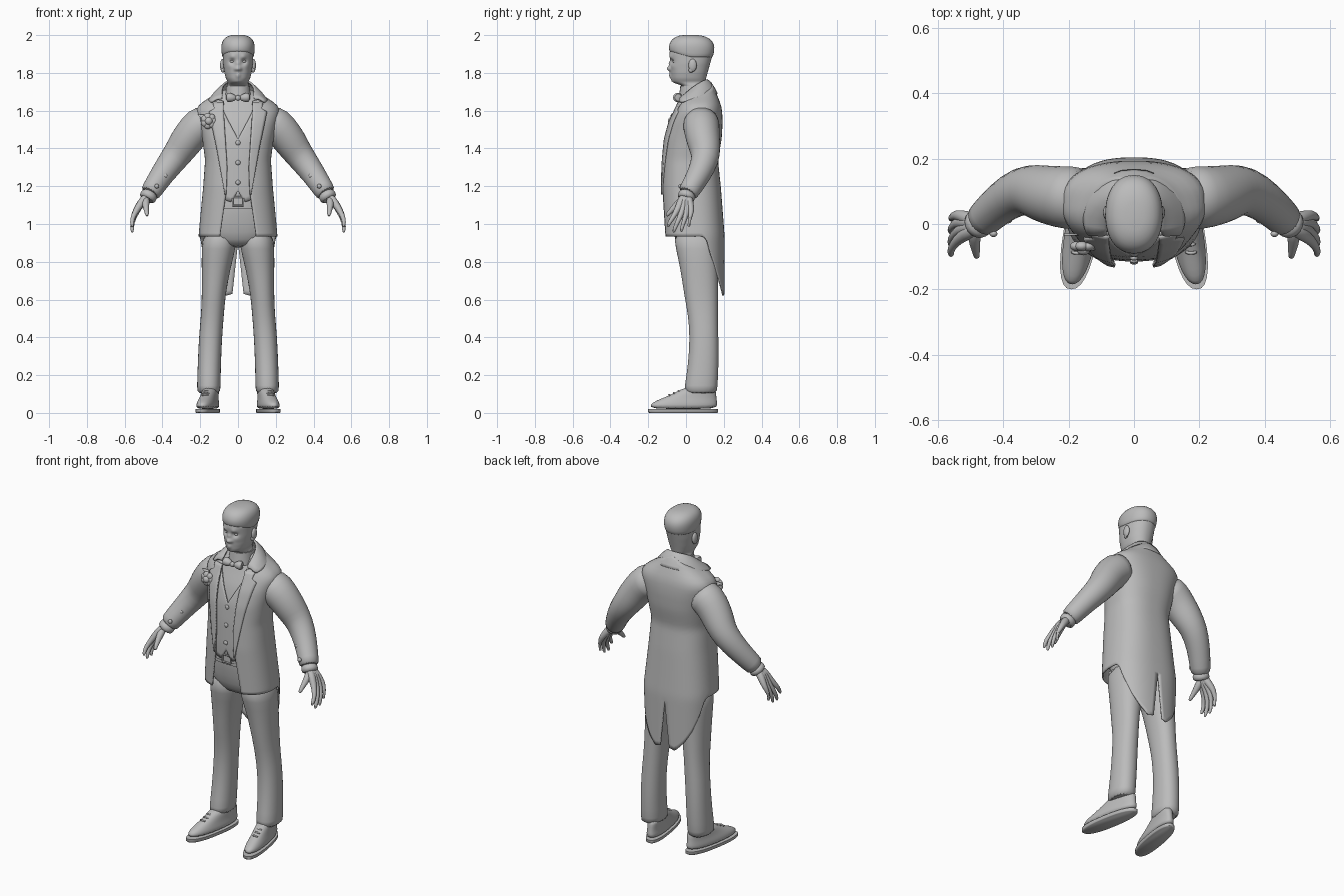
import bpy, bmesh, math
from mathutils import Vector

if "Cube" in bpy.data.objects:
    bpy.data.objects.remove(bpy.data.objects["Cube"])

grey = bpy.data.materials.new("plain grey")
grey.use_nodes = True
grey.diffuse_color = (0.5, 0.5, 0.5, 1)
grey.node_tree.nodes["Principled BSDF"].inputs["Base Color"].default_value = (0.5, 0.5, 0.5, 1)


def make(name, verts, faces, sub=0, mirror=False, solid=0):
    me = bpy.data.meshes.new(name)
    me.from_pydata([tuple(v) for v in verts], [], faces)
    bm = bmesh.new()
    bm.from_mesh(me)
    bmesh.ops.recalc_face_normals(bm, faces=bm.faces)
    bm.to_mesh(me)
    bm.free()
    me.materials.append(grey)
    ob = bpy.data.objects.new(name, me)
    bpy.context.collection.objects.link(ob)
    bpy.ops.object.select_all(action='DESELECT')
    ob.select_set(True)
    bpy.context.view_layer.objects.active = ob
    bpy.ops.object.shade_smooth_by_angle(angle=math.radians(50))
    if mirror:
        ob.modifiers.new("mirror", 'MIRROR')
    if sub:
        ob.modifiers.new("smooth", 'SUBSURF').levels = sub
        ob.modifiers["smooth"].render_levels = sub
    if solid:
        m = ob.modifiers.new("thickness", 'SOLIDIFY')
        m.thickness, m.offset = solid, 0
    return ob


def at(table, z, soft=0.0):
    """Read a table of rows keyed by its first column, optionally softened."""
    if soft:
        parts = [at(table, z + k * soft) for k in (-1, 0, 1)]
        return [sum(p) / 3 for p in zip(*parts)]
    if z <= table[0][0]:
        return table[0][1:]
    for a, b in zip(table, table[1:]):
        if z <= b[0]:
            t = (z - a[0]) / (b[0] - a[0])
            return [p + (q - p) * t for p, q in zip(a[1:], b[1:])]
    return table[-1][1:]


def oval(phi, w, yf, yb, n):
    """Point on a squarish oval; angle zero is the front, pi the back."""
    s, c = math.sin(phi), math.cos(phi)
    return (w * math.copysign(abs(s) ** (2 / n), s),
            (yf + yb) / 2 - (yb - yf) / 2 * math.copysign(abs(c) ** (2 / n), c))


def bridge(rings, cols):
    faces = [(r * cols + i, r * cols + (i + 1) % cols, (r + 1) * cols + (i + 1) % cols, (r + 1) * cols + i)
             for r in range(rings - 1) for i in range(cols)]
    return faces + [tuple(range(cols)), tuple(range((rings - 1) * cols, rings * cols))]


def loft(name, rows, n=2.3, cols=24, warp=None, **kw):
    """Stack ovals; rows are (z, half width, front y, back y[, centre x])."""
    verts = []
    for z, w, yf, yb, *cx in rows:
        for i in range(cols):
            x, y = oval(2 * math.pi * i / cols, w, yf, yb, n)
            v = Vector((x + (cx[0] if cx else 0), y, z))
            verts.append(warp(v) if warp else v)
    return make(name, verts, bridge(len(rows), cols), **kw)


def tube(name, pts, cols=14, mirror=True, sub=1):
    pos = [Vector(p[:3]) for p in pts]
    verts = []
    for k, p in enumerate(pts):
        q = (pos[min(k + 1, len(pos) - 1)] - pos[max(k - 1, 0)]).to_track_quat('Z', 'Y')
        for i in range(cols):
            a = 2 * math.pi * i / cols
            verts.append(pos[k] + q @ Vector((math.cos(a), math.sin(a), 0)) * p[3])
    return make(name, verts, bridge(len(pts), cols), mirror=mirror, sub=sub)


def sheet(name, fn, nu, nv, **kw):
    verts = [fn(i / nu, j / nv) for j in range(nv + 1) for i in range(nu + 1)]
    faces = [(j * (nu + 1) + i, j * (nu + 1) + i + 1, (j + 1) * (nu + 1) + i + 1, (j + 1) * (nu + 1) + i)
             for j in range(nv) for i in range(nu)]
    return make(name, verts, faces, **kw)


def blob(name, loc, scale, mirror=False):
    bm = bmesh.new()
    bmesh.ops.create_uvsphere(bm, u_segments=16, v_segments=10, radius=1)
    verts = [Vector(loc) + Vector(v.co[k] * scale[k] for k in range(3)) for v in bm.verts]
    faces = [[v.index for v in f.verts] for f in bm.faces]
    bm.free()
    return make(name, verts, faces, mirror=mirror)


# Tailcoat: half shell from front edge to back slit
TORSO = [(0.6, .19, -.115, .2), (.94, .205, -.115, .2), (1.2, .18, -.125, .18), (1.34, .17, -.12, .165),
         (1.45, .185, -.11, .185), (1.54, .205, -.085, .19), (1.6, .22, -.055, .187), (1.635, .2, -.04, .18),
         (1.67, .14, -.025, .165), (1.71, .095, -.01, .15), (1.76, .08, .01, .125)]
OPENING = [(.94, .095), (1.15, .065), (1.3, .06), (1.5, .073), (1.62, .08), (1.75, .07)]
HEM = [(0, .935), (.5, .935), (.55, .92), (.6, .85), (.72, .74), (.83, .67), (.94, .62), (1, .63)]
N = 2.5


def coat(t, s):
    top, bottom = 1.65 + 0.1 * t, at(HEM, t)[0]
    z = top + (bottom - top) * s
    w, yf, yb = at(TORSO, z, 0.015)
    slit = max(0, (0.9 - z) * 0.11)
    a = math.asin((at(OPENING, z)[0] / w) ** (N / 2))
    b = math.pi - math.asin((slit / w) ** (N / 2))
    x, y = oval(a + (b - a) * t, w, yf, yb, N)
    return (x if t < 1 or slit else 0, y, z)


def chest(x, z, out=0.0):
    w, yf, yb = at(TORSO, z, 0.015)
    return (yf + yb) / 2 - (yb - yf) / 2 * (1 - min(1, abs(x) / w) ** N) ** (1 / N) - out


sheet("tailcoat", coat, 36, 44, mirror=True, solid=.008)

# Collar and lapels
COLLAR = [((0, .115, 1.765), (0, .168, 1.69)), ((.05, .1, 1.76), (.075, .155, 1.685)),
          ((.08, .06, 1.74), (.135, .1, 1.67)), ((.085, .01, 1.7), (.16, .03, 1.658)),
          ((.08, -.035, 1.66), (.145, -.035, 1.64))]


def collar(u, v):
    a, b = (Vector(p) for p in COLLAR[round(v * 4)])
    return a.lerp(b, u) + Vector((0, 0, .012 * math.sin(math.pi * u)))


def lapel(u, v):
    z = 1.645 - 0.49 * v
    x0 = at(OPENING, z)[0] - .003
    x1 = at([(1.15, .068), (1.4, .112), (1.57, .148), (1.6, .155), (1.61, .125), (1.65, .135)], z)[0]
    x = x0 + (x1 - x0) * u
    return (x, chest(x, z, .008), z)


sheet("collar", collar, 4, 4, mirror=True, sub=1, solid=.01)
sheet("lapel", lapel, 5, 28, mirror=True, solid=.009)

# Shirt, waistcoat, buttons
heights = [1.08 + .03 * i for i in range(22)]
loft("shirt", [(z, w - .024, f + .024, b - .024) for z in heights for w, f, b in [at(TORSO, z, .015)]], N, 32)


def vest(u, v):
    x = (u * 2 - 1) * 0.1
    top = 1.45 + 1.9 * abs(x)
    low = at([(0, 1.175), (.035, 1.115), (.1, 1.14)], abs(x))[0]
    z = top + (low - top) * v
    return (x, chest(x, z, -.014), z)


sheet("waistcoat", vest, 20, 16, solid=.008)
for z in (1.22, 1.325, 1.43):
    blob("waistcoat_button", (0, chest(0, z, -.007), z), (.013, .007, .013))
loft("shirt_collar", [(1.66, .07, -.04, .105), (1.7, .066, -.034, .108), (1.73, .063, -.03, .11)], 2.1, 24)

# Bow tie
tube("bow_tie_wing", [(.008, -.046, 1.667, .01), (.025, -.047, 1.668, .02), (.045, -.045, 1.67, .027),
                      (.06, -.04, 1.67, .024)])
blob("bow_tie_knot", (0, -.052, 1.667), (.015, .014, .015))

# Trousers, belt and buckle
loft("trouser_leg", [(.1, .062, -.01, .165, .155), (.13, .063, -.01, .167, .155), (.25, .062, .01, .174, .152),
                     (.4, .062, .02, .172, .146), (.52, .061, .01, .17, .135), (.62, .063, -.01, .17, .129),
                     (.76, .076, -.03, .17, .117), (.87, .092, -.055, .172, .102), (.97, .09, -.075, .17, .095)],
     2.2, 20, mirror=True, sub=1)
loft("trouser_hips", [(.875, .09, -.02, .14), (.91, .17, -.06, .165), (1, .185, -.08, .17),
                      (1.1, .165, -.09, .155), (1.16, .155, -.092, .145)], 2.4, 28, sub=1)
loft("belt", [(1.1, .16, -.104, .15), (1.14, .158, -.104, .148)], 2.4, 28)
for x in (-.028, .028):
    tube("buckle_side", [(x, -.108, 1.098, .005), (x, -.108, 1.142, .005)], 8, False, 0)
for z in (1.098, 1.142):
    tube("buckle_bar", [(-.028, -.108, z, .005), (.028, -.108, z, .005)], 8, False, 0)


# Shoes, toes turned outward
def splay(v):
    return Vector((v.x - v.y * 0.17, v.y, v.z))


loft("shoe_sole", [(0, .05, -.195, .165, .158), (.004, .054, -.2, .17, .158), (.02, .054, -.2, .17, .158)],
     2.4, 28, splay, mirror=True)
loft("shoe_upper", [(.018, .051, -.193, .165, .158), (.045, .051, -.19, .167, .158), (.062, .047, -.165, .165, .158),
                    (.08, .043, -.12, .162, .157), (.105, .041, -.06, .16, .156), (.14, .04, -.005, .155, .155)],
     2.3, 24, splay, mirror=True, sub=1)
for k in range(3):
    y, z = -.035 - .025 * k, .118 - .01 * k
    tube("shoe_lace", [(.14 - y * .17, y, z - .006, .005), (.16 - y * .17, y - .006, z, .006),
                       (.18 - y * .17, y, z - .006, .005)], 8)

# Sleeves, cuffs and sleeve buttons
tube("sleeve", [(.14, .08, 1.55, .095), (.205, .08, 1.525, .1), (.26, .088, 1.46, .091), (.3, .1, 1.4, .085),
                (.34, .105, 1.345, .077), (.4, .072, 1.265, .065), (.455, .02, 1.18, .056), (.47, .006, 1.158, .055)], 18)
tube("shirt_cuff", [(.462, .012, 1.17, .046), (.475, .002, 1.145, .047), (.485, -.005, 1.128, .046)], 16)
for x, y, z in ((.385, .012, 1.255), (.43, -.03, 1.2)):
    blob("sleeve_button", (x, y, z), (.012, .01, .012), True)

# Hands: fingers fan out from the wrist and merge into a palm
FINGERS = {"index": (-.05, 1.065, -.095, .985), "middle": (-.022, 1.057, -.065, .955),
           "ring": (.006, 1.06, -.025, .958), "little": (.031, 1.072, .015, .985)}
for k, (name, (y0, z0, y1, z1)) in enumerate(FINGERS.items()):
    tube(name + "_finger", [(.482, -.012 + .008 * k, 1.15, .024), (.515, y0 * .6, 1.11, .022),
                            (.542, y0, z0, .0165), (.562, (y0 + y1) / 2 - .004, (z0 + z1) / 2, .0125),
                            (.56, y1, z1 + .008, .011), (.558, y1, z1, .006)], 10)
tube("thumb", [(.485, -.01, 1.14, .022), (.49, -.045, 1.105, .021), (.485, -.075, 1.075, .014),
               (.482, -.098, 1.05, .011), (.48, -.103, 1.042, .006)], 10)

# Head: soft loft with sculpted face
HEAD = [(1.66, .062, -.02, .1), (1.735, .058, -.022, .1), (1.748, .052, -.066, .102), (1.77, .064, -.076, .106),
        (1.8, .072, -.08, .114), (1.85, .079, -.082, .128), (1.9, .081, -.088, .142), (1.95, .074, -.08, .135),
        (1.98, .05, -.04, .1)]
FACE = [(0, 1.85, .012, -.009), (0, 1.823, .014, -.02), (.013, 1.82, .009, -.006), (.031, 1.861, .014, .013),
        (.03, 1.884, .014, -.006), (0, 1.792, .013, -.007), (0, 1.781, .012, -.006), (0, 1.757, .02, -.006),
        (.045, 1.835, .018, -.004)]


def sculpt(v):
    if v.y < 0 and v.z > 1.74:
        v.y += sum(amt * math.exp(-((abs(v.x) - x) ** 2 + (v.z - z) ** 2) / r ** 2) for x, z, r, amt in FACE)
    return v


loft("head", [(z, *at(HEAD, z, .006)) for z in (1.66 + .005 * i for i in range(65))], 2.2, 88, sculpt)
blob("eye", (.031, -.06, 1.861), (.013, .011, .009), True)
blob("ear", (.083, .035, 1.84), (.012, .022, .034), True)
blob("ear_lobe", (.08, .026, 1.815), (.01, .013, .014), True)


# Hair: cap with a raised front hairline
def hairline(v):
    lift = max(0, min(1, (.02 - v.y) / .1)) * max(0, (1.95 - v.z) / .07)
    return Vector((v.x, v.y, v.z + .03 * lift))


loft("hair", [(1.875, .08, -.083, .137), (1.888, .085, -.089, .144), (1.92, .089, -.092, .152), (1.95, .089, -.09, .15),
              (1.975, .08, -.078, .135), (1.992, .062, -.054, .108), (2.002, .03, -.02, .065)],
     2.2, 28, hairline, sub=1)

# Buttonhole flower and pocket square
fx, fz = -.155, 1.545
fy = chest(fx, fz, .018)
blob("flower_core", (fx, fy - .012, fz), (.02, .016, .02))
for k in range(7):
    a = 2 * math.pi * k / 7
    blob("flower_petal", (fx + .022 * math.cos(a), fy, fz + .022 * math.sin(a)), (.021, .015, .021))
sheet("pocket_square", lambda u, v: (-.215 + .045 * u, chest(-.18, 1.55, .004), 1.58 - .05 * u * v), 2, 2, solid=.007)
